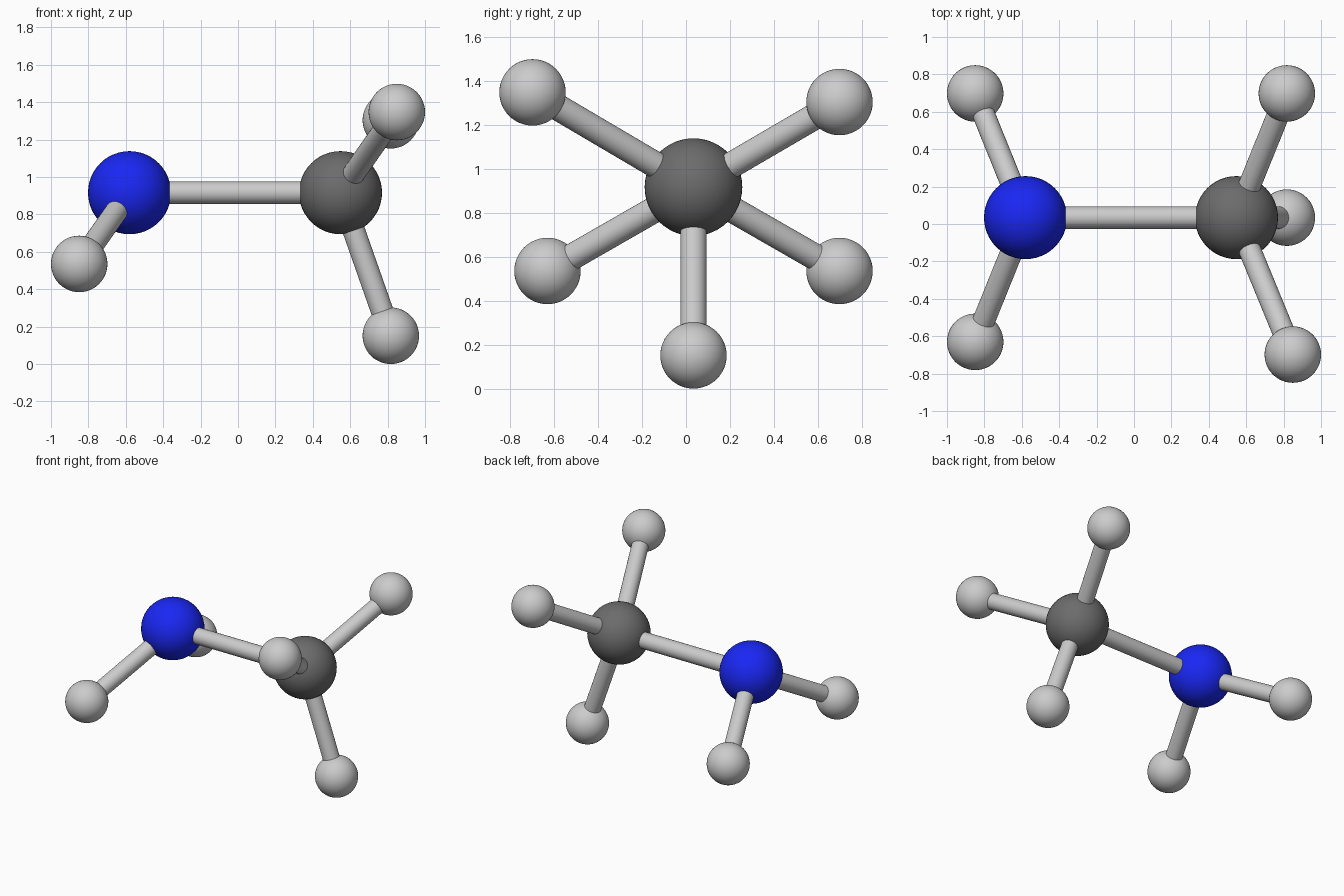
import bpy
from mathutils import Vector

if "Cube" in bpy.data.objects:
    bpy.data.objects.remove(bpy.data.objects["Cube"])

ATOM_R, HYDROGEN_R, BOND_R = 0.222, 0.151, 0.06


def material(name, color):
    mat = bpy.data.materials.new(name)
    mat.diffuse_color = (*color, 1)
    mat.use_nodes = True
    mat.node_tree.nodes["Principled BSDF"].inputs["Base Color"].default_value = mat.diffuse_color
    return mat


def atom(name, pos, radius, mat=None):
    bpy.ops.mesh.primitive_uv_sphere_add(segments=48, ring_count=24, radius=radius, location=pos)
    ob = bpy.context.object
    ob.name = name
    bpy.ops.object.shade_smooth()
    if mat:
        ob.data.materials.append(mat)


def bond(name, a, b):
    a, b = Vector(a), Vector(b)
    axis = b - a
    bpy.ops.mesh.primitive_cylinder_add(vertices=32, radius=BOND_R, depth=axis.length,
                                        location=(a + b) / 2)
    ob = bpy.context.object
    ob.name = name
    ob.rotation_euler = axis.to_track_quat('Z', 'Y').to_euler()
    bpy.ops.object.shade_smooth_by_angle()


# Two heavy atoms and the bond between them
nitrogen = (-0.58, 0.034, 0.916)
carbon = (0.548, 0.034, 0.916)
atom("nitrogen_atom", nitrogen, ATOM_R, material("blue", (0.01, 0.02, 0.9)))
atom("carbon_atom", carbon, ATOM_R, material("dark_grey", (0.15, 0.15, 0.15)))
bond("carbon_nitrogen_bond", carbon, nitrogen)

# Hydrogens grouped by the atom they hang from
groups = {
    "nitrogen": (nitrogen, [(-0.849, -0.63, 0.535), (-0.849, 0.698, 0.535)]),
    "carbon": (carbon, [(0.817, 0.034, 0.151), (0.817, 0.698, 1.303), (0.849, -0.698, 1.347)]),
}
for parent, (centre, hydrogens) in groups.items():
    for i, pos in enumerate(hydrogens, 1):
        atom(f"{parent}_hydrogen_{i}", pos, HYDROGEN_R)
        bond(f"{parent}_hydrogen_bond_{i}", centre, pos)
